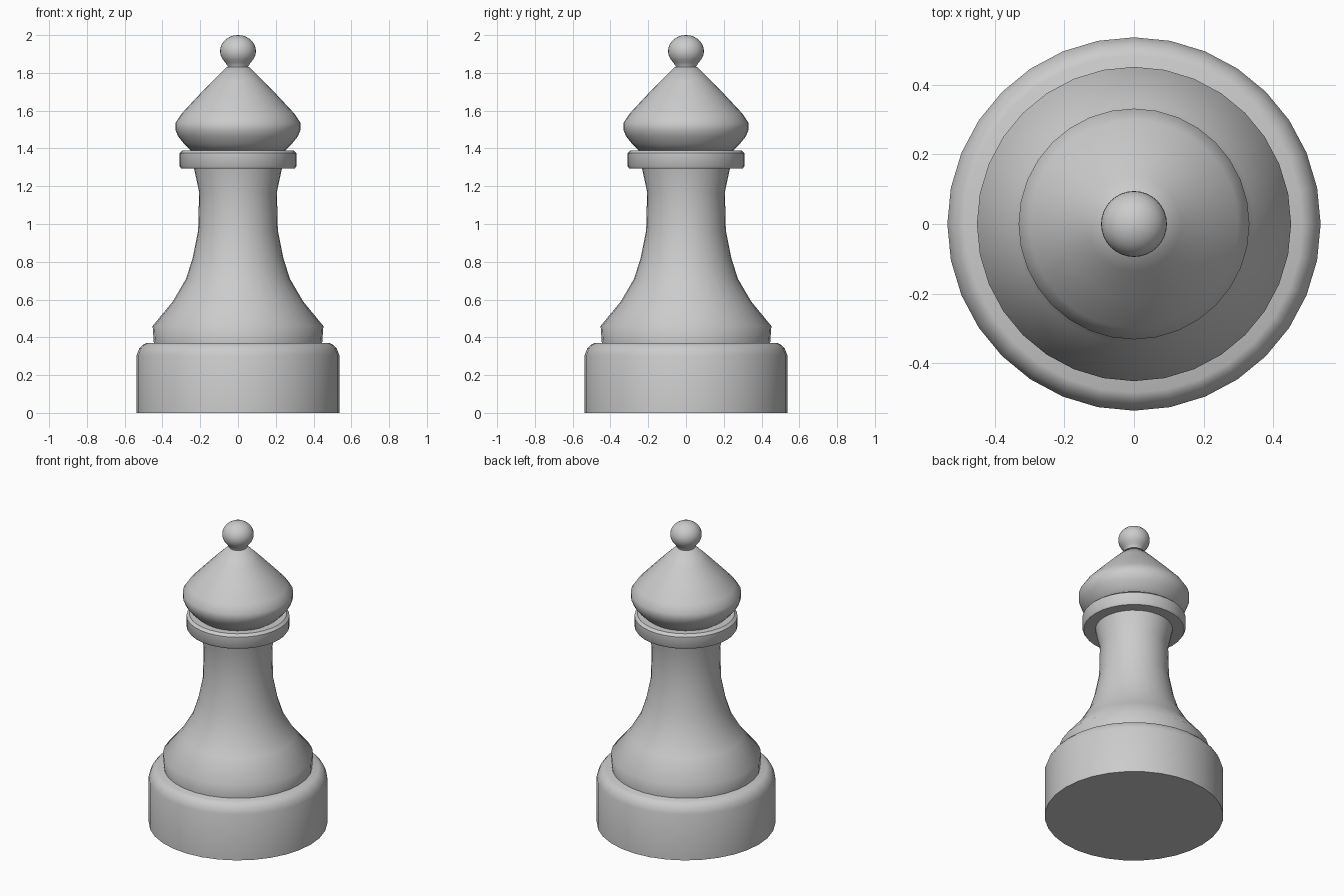
import bpy, bmesh, math

if "Cube" in bpy.data.objects:
    bpy.data.objects.remove(bpy.data.objects["Cube"])

SIDES = 32


def lathe(name, profile, angle=35):
    """Revolve (radius, height) points around z; radius 0 closes the end."""
    bm = bmesh.new()
    rings = []
    for r, z in profile:
        n = SIDES if r > 0 else 1
        rings.append([bm.verts.new((r * math.cos(2 * math.pi * i / SIDES),
                                    r * math.sin(2 * math.pi * i / SIDES), z))
                      for i in range(n)])
    for a, b in zip(rings, rings[1:]):
        for i in range(SIDES):
            j = (i + 1) % SIDES
            if len(a) == 1:
                bm.faces.new((a[0], b[j], b[i]))
            elif len(b) == 1:
                bm.faces.new((a[i], a[j], b[0]))
            else:
                bm.faces.new((a[i], a[j], b[j], b[i]))
    bmesh.ops.recalc_face_normals(bm, faces=bm.faces)
    mesh = bpy.data.meshes.new(name)
    bm.to_mesh(mesh)
    bm.free()
    ob = bpy.data.objects.new(name, mesh)
    bpy.context.collection.objects.link(ob)
    bpy.ops.object.select_all(action='DESELECT')
    ob.select_set(True)
    bpy.context.view_layer.objects.active = ob
    bpy.ops.object.shade_smooth_by_angle(angle=math.radians(angle))
    return ob


# Heavy foot with a rounded shoulder
lathe("base", [(0, 0), (0.537, 0), (0.537, 0.305), (0.523, 0.34),
               (0.505, 0.36), (0.485, 0.37), (0, 0.37)])

# Flared stem
lathe("stem", [(0, 0.36), (0.445, 0.36), (0.452, 0.46), (0.345, 0.59),
               (0.275, 0.71), (0.24, 0.82), (0.211, 0.965), (0.206, 1.17),
               (0.234, 1.30), (0, 1.30)], 50)

# Collar ring with chamfered edges
lathe("collar", [(0, 1.295), (0.302, 1.295), (0.31, 1.307), (0.31, 1.375),
                 (0.293, 1.39), (0, 1.39)])

# Pointed head, rounded at its widest part
lathe("head", [(0, 1.38), (0.24, 1.38), (0.285, 1.424), (0.318, 1.465),
               (0.332, 1.50), (0.332, 1.535), (0.30, 1.583),
               (0.215, 1.674), (0.135, 1.757), (0.06, 1.83), (0, 1.83)], 50)

# Ball finial on a short tapered neck
ball = [(0, 1.80), (0.052, 1.80), (0.052, 1.83)]
for k in range(11):
    a = math.radians(-45 + 135 * k / 10)
    r = 0.095 * math.cos(a) if k < 10 else 0
    ball.append((r, 1.915 + 0.085 * math.sin(a)))
lathe("finial", ball, 50)
